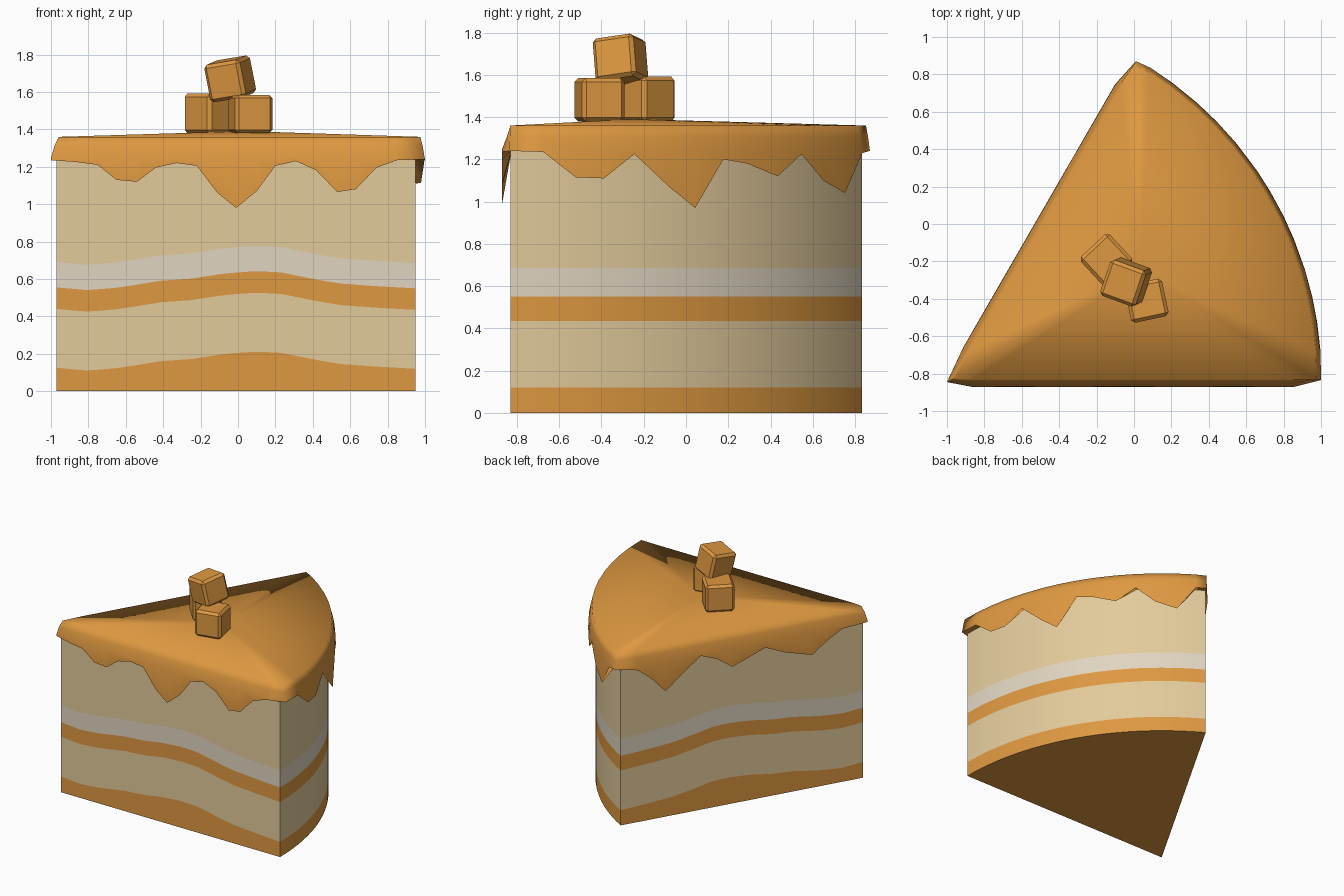
import bpy, bmesh, math
from mathutils import Vector, Euler

if "Cube" in bpy.data.objects:
    bpy.data.objects.remove(bpy.data.objects["Cube"])

TIP = Vector((-0.97, -0.83))
R = 1.92


def material(name, rgb):
    m = bpy.data.materials.new(name)
    m.diffuse_color = (*rgb, 1)
    m.use_nodes = True
    m.node_tree.nodes["Principled BSDF"].inputs["Base Color"].default_value = m.diffuse_color
    return m


caramel = material("caramel", (0.73, 0.315, 0.052))
sponge = material("sponge", (0.765, 0.595, 0.33))
cream = material("cream", (0.75, 0.665, 0.53))


def finish(name, bm, mats, angle=None):
    bmesh.ops.recalc_face_normals(bm, faces=bm.faces)
    me = bpy.data.meshes.new(name)
    bm.to_mesh(me)
    bm.free()
    ob = bpy.data.objects.new(name, me)
    bpy.context.collection.objects.link(ob)
    for m in mats:
        me.materials.append(m)
    if angle:
        bpy.ops.object.select_all(action='DESELECT')
        ob.select_set(True)
        bpy.context.view_layer.objects.active = ob
        bpy.ops.object.shade_smooth_by_angle(angle=math.radians(angle))
    return ob


def polar(r, a):
    return TIP + Vector((math.cos(a), math.sin(a))) * r


def bridge(bm, a, b, mat=0):
    n = len(a)
    for i in range(n):
        j = (i + 1) % n
        bm.faces.new((a[i], a[j], b[j], b[i])).material_index = mat


def lerp(table, x):
    for (x0, y0), (x1, y1) in zip(table, table[1:]):
        if x <= x1:
            t = (x - x0) / (x1 - x0)
            return y0 + (y1 - y0) * t
    return table[-1][1]


# layer waviness along the cut faces, by distance from the tip
WAVE = [(0, 0.005), (0.17, -0.01), (0.35, 0.006), (0.55, 0.04), (0.72, 0.052),
        (0.9, 0.08), (1.07, 0.092), (1.2, 0.085), (1.35, 0.055), (1.5, 0.027),
        (1.7, 0.012), (1.92, 0.0)]

# cake body: wedge outline lofted through the layer heights
A60 = math.radians(60)
N = 24
outline = [(polar(R * i / N, 0), R * i / N) for i in range(N)]
outline += [(polar(R, A60 * i / N), R) for i in range(N)]
outline += [(polar(R * (N - i) / N, A60), R * (N - i) / N) for i in range(N)]
bm = bmesh.new()
rings = []
for k, z in enumerate((0, 0.12, 0.435, 0.55, 0.685, 1.32)):
    w = 1 if 0 < k < 5 else 0
    rings.append([bm.verts.new((p.x, p.y, z + w * lerp(WAVE, r))) for p, r in outline])
for k, mat in enumerate((0, 1, 0, 2, 1)):
    bridge(bm, rings[k], rings[k + 1], mat)
bm.faces.new(rings[0]).material_index = 0
bm.faces.new(rings[-1]).material_index = 1
finish("cake_body", bm, [caramel, sponge, cream], 35)

# icing: drip height along front (by x), curved side (by y), left (by distance)
FRONT = [(-0.86, 1.225), (-0.75, 1.21), (-0.65, 1.13), (-0.54, 1.12), (-0.44, 1.195),
         (-0.33, 1.22), (-0.22, 1.205), (-0.11, 1.06), (-0.01, 0.98), (0.1, 1.07),
         (0.2, 1.205), (0.31, 1.23), (0.42, 1.18), (0.53, 1.065), (0.63, 1.08),
         (0.74, 1.195), (0.85, 1.235)]
SIDE = [(-0.68, 1.235), (-0.53, 1.115), (-0.40, 1.11), (-0.26, 1.225), (-0.1, 1.07),
        (0.02, 0.97), (0.15, 1.2), (0.26, 1.18), (0.4, 1.12), (0.51, 1.225),
        (0.61, 1.1), (0.71, 1.04), (0.79, 1.23)]
LEFT = [(1.8, 1.22), (1.69, 1.13), (1.58, 1.01), (1.44, 1.13), (1.3, 1.235),
        (1.18, 1.19), (1.05, 1.10), (0.92, 1.15), (0.79, 1.2), (0.63, 1.13),
        (0.42, 1.07), (0.3, 1.16), (0.18, 1.23)]

rim = [(TIP, Vector((-0.03, -0.015)), 1.235, -0.4)]
rim += [(Vector((x, -0.83)), Vector((0, -0.042)), z, 0.0) for x, z in FRONT]
rim.append((polar(R, 0), Vector((0.05, -0.005)), 1.24, 0.5))
for y, z in SIDE:
    a = math.asin((y + 0.83) / R)
    p = polar(R, a)
    rim.append((p, (p - TIP).normalized() * 0.053, z, 0.5))
rim.append((polar(R, A60), Vector((0.02, 0.038)), 1.24, 0.5))
left_out = Vector((-math.sin(A60), math.cos(A60))) * 0.036
rim += [(polar(r, A60), left_out, z, 0.0) for r, z in LEFT]

bm = bmesh.new()
CENTRE = Vector((0.04, -0.25))


def ring(f):
    return [bm.verts.new(f(*v)) for v in rim]


def at(p, z):
    return (p.x, p.y, z)


loops = [
    ring(lambda p, o, z, t: at(CENTRE + (p - CENTRE) * 0.12, 1.387)),
    ring(lambda p, o, z, t: at(p + o * t, 1.36)),
    ring(lambda p, o, z, t: at(p + o * max(0.4, t + 0.25), 1.31)),
    ring(lambda p, o, z, t: at(p + o * 0.95, 1.25)),
    ring(lambda p, o, z, t: at(p + o, z)),
    ring(lambda p, o, z, t: at(p - o * 0.1, 1.242)),
]
for a, b in zip(loops, loops[1:]):
    bridge(bm, a, b)
top = bm.verts.new((CENTRE.x, CENTRE.y, 1.39))
for i in range(len(rim)):
    bm.faces.new((loops[0][i], loops[0][(i + 1) % len(rim)], top))
finish("icing", bm, [caramel], 80)

# three bevelled caramel cubes
CUBES = [("cube_back", (-0.147, -0.193, 1.485), (0, 0, 43), 0.212),
         ("cube_front", (0.067, -0.41, 1.482), (0, 0, 12), 0.205),
         ("cube_top", (-0.042, -0.31, 1.67), (8, -9, -20), 0.205)]
for name, loc, rot, size in CUBES:
    bm = bmesh.new()
    bmesh.ops.create_cube(bm, size=size)
    bmesh.ops.bevel(bm, geom=bm.edges[:], offset=0.018, segments=1, affect='EDGES')
    ob = finish(name, bm, [caramel])
    ob.location = loc
    ob.rotation_euler = Euler([math.radians(d) for d in rot])
